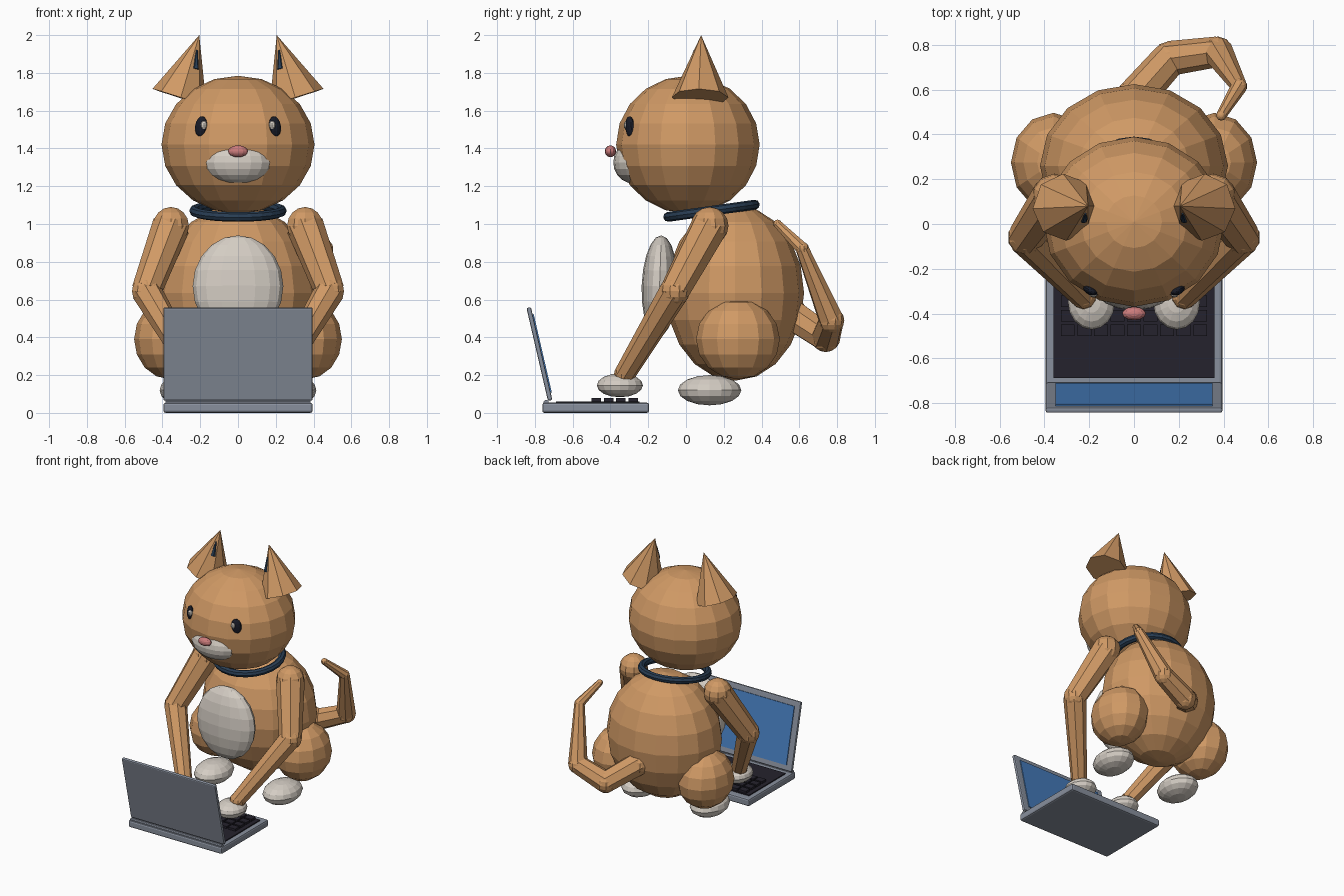
import bpy
from math import radians
from mathutils import Vector, Matrix, Euler

cube = bpy.data.objects.get("Cube")
if cube:
    bpy.data.objects.remove(cube, do_unlink=True)


def material(name, rgb):
    m = bpy.data.materials.new(name)
    m.use_nodes = True
    col = (*rgb, 1)
    m.diffuse_color = col
    m.node_tree.nodes["Principled BSDF"].inputs["Base Color"].default_value = col
    return m


FUR = material("orange_fur", (.63, .32, .13))
CREAM = material("cream_fur", (.66, .61, .55))
NAVY = material("navy", (.022, .048, .09))
BLACK = material("eye_black", (.01, .012, .022))
PINK = material("nose_pink", (.6, .2, .2))
GREY = material("laptop_grey", (.25, .28, .34))
BLUE = material("screen_blue", (.06, .2, .5))
DARK = material("keyboard_dark", (.018, .016, .026))


def finish(name, mat):
    o = bpy.context.object
    o.name = name
    o.data.materials.append(mat)
    return o


def ball(name, mat, loc, size, seg=16, rings=10, rot=(0, 0, 0)):
    bpy.ops.mesh.primitive_uv_sphere_add(segments=seg, ring_count=rings, radius=1,
                                         location=loc, rotation=rot)
    o = finish(name, mat)
    o.scale = size
    return o


def cone(name, mat, a, b, r1, r2, sides=8):
    a, b = Vector(a), Vector(b)
    d = b - a
    bpy.ops.mesh.primitive_cone_add(vertices=sides, radius1=r1, radius2=r2, depth=d.length,
                                    location=(a + b) / 2,
                                    rotation=d.to_track_quat('Z', 'Y').to_euler())
    return finish(name, mat)


def limb(name, points, radii):
    # Tapered segments with a ball at every joint
    for i in range(len(points) - 1):
        cone(f"{name}_segment_{i + 1}", FUR, points[i], points[i + 1], radii[i], radii[i + 1])
    for i, (p, r) in enumerate(zip(points, radii)):
        ball(f"{name}_joint_{i + 1}", FUR, p, (r, r, r), 10, 8)


def box(name, mat, loc, size, tilt=0, bevel=0):
    bpy.ops.mesh.primitive_cube_add(size=1, location=loc, rotation=(tilt, 0, 0))
    o = finish(name, mat)
    o.scale = size
    bpy.ops.object.transform_apply(location=False, rotation=False, scale=True)
    if bevel:
        mod = o.modifiers.new("rounded_edges", 'BEVEL')
        mod.width, mod.segments = bevel, 2
    return o


# Torso, head and face
ball("body", FUR, (0, .26, .635), (.42, .365, .465))
ball("belly_patch", CREAM, (0, -.14, .67), (.24, .095, .27), rot=(radians(-2), 0, 0))
ball("head", FUR, (0, .01, 1.42), (.405, .38, .365))
ball("muzzle", CREAM, (0, -.28, 1.325), (.18, .105, .11))
ball("nose", PINK, (0, -.4, 1.385), (.053, .03, .031), 12, 8)

# Collar
bpy.ops.mesh.primitive_torus_add(major_radius=.232, minor_radius=.026, major_segments=24,
                                 minor_segments=8, location=(0, .135, 1.07),
                                 rotation=(radians(8), 0, 0))
finish("collar", NAVY)

# Paired parts
for side, s in (("left", 1), ("right", -1)):
    cone(f"{side}_ear", FUR, (s * .31, .075, 1.67), (s * .205, .08, 2), .15, 0)
    cone(f"{side}_inner_ear", NAVY, (s * .225, .02, 1.82), (s * .217, .045, 1.92), .018, .004, 6)
    ball(f"{side}_eye", BLACK, (s * .195, -.297, 1.515), (.036, .02, .056), 12, 8,
         (0, s * radians(-8), s * radians(30)))
    ball(f"{side}_eye_highlight", CREAM, (s * .181, -.315, 1.524), (.018, .014, .023), 8, 6)
    ball(f"{side}_haunch", FUR, (s * .36, .275, .39), (.19, .222, .212), 12, 8)
    ball(f"{side}_foot", CREAM, (s * .29, .125, .12), (.125, .168, .08), 16, 8)
    limb(f"{side}_arm", [(s * .355, .125, .99), (s * .485, -.06, .645), (s * .225, -.325, .205)],
         [.1, .08, .056])
    ball(f"{side}_hand", CREAM, (s * .19, -.35, .146), (.105, .122, .063), 16, 8)

# Tail
limb("tail", [(0, .56, .52), (.16, .74, .4), (.375, .77, .49), (.47, .615, .87), (.39, .485, 1)],
     [.085, .078, .068, .036, .023])

# Laptop base, keyboard and hinge
box("laptop_base", GREY, (0, -.478, .027), (.79, .566, .054), bevel=.012)
box("keyboard_plate", DARK, (0, -.467, .057), (.72, .44, .009))
for row in range(4):
    for col in range(9):
        box(f"key_{row + 1}_{col + 1}", DARK, ((col - 4) * .074, -.475 + row * .065, .069),
            (.062, .05, .018))
cone("hinge", GREY, (-.385, -.74, .055), (.385, -.74, .055), .014, .014, 10)

# Lid leaning toward the front, with the screen on its inner face
tilt = radians(13)
centre = Vector((0, -.776, .312))
inward = Euler((tilt, 0, 0)).to_matrix() @ Vector((0, 1, 0))
box("laptop_lid", GREY, centre, (.79, .024, .505), tilt, .008)
box("laptop_screen", BLUE, centre + inward * .014, (.7, .008, .425), tilt)
